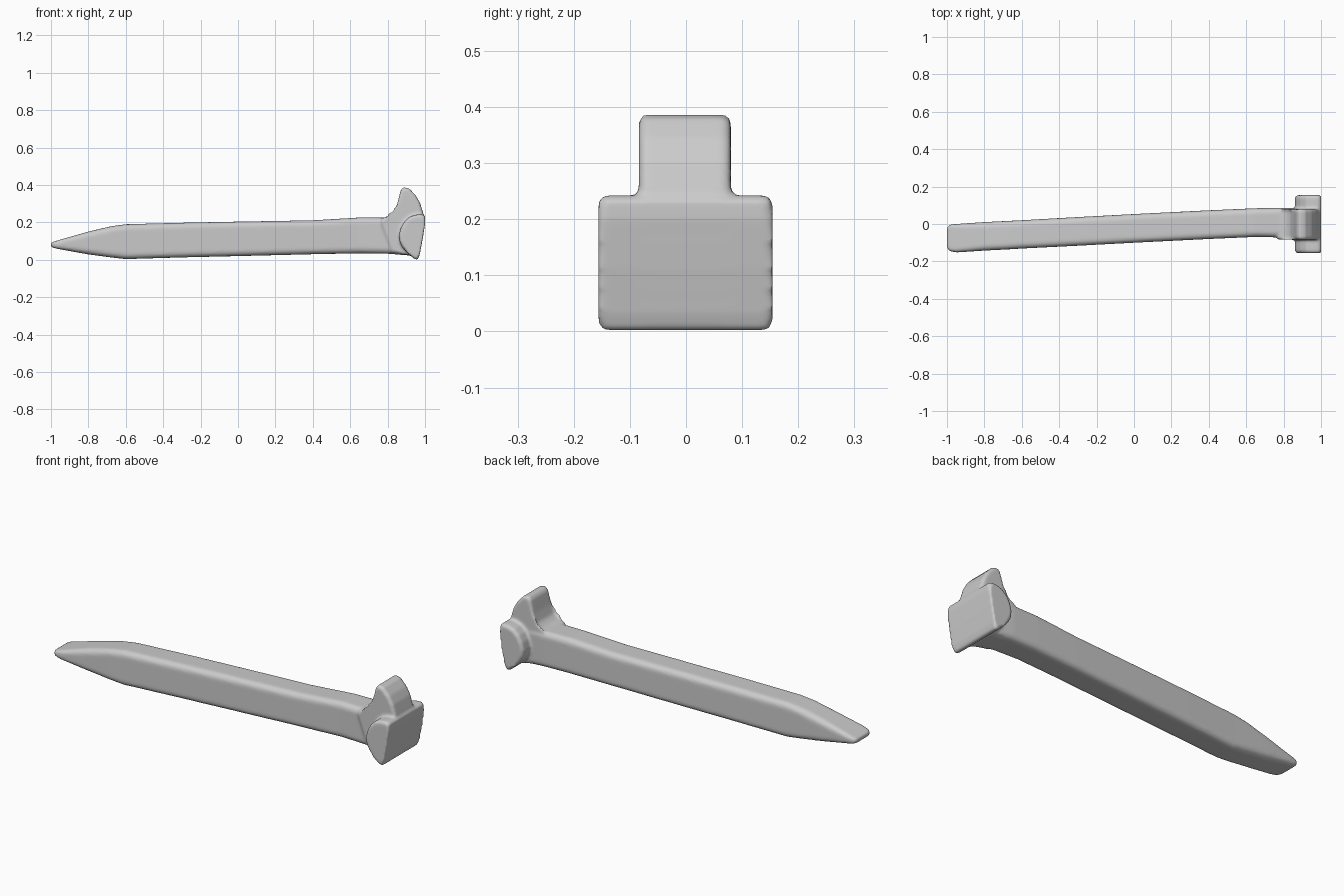
import bpy, bmesh, math

bm = bmesh.new()


def section(x, y0, y1, z0, z1, r):
    """Rounded rectangle across the shaft at position x."""
    r = min(r, (z1 - z0) * 0.45)
    ring = []
    for cy, cz, a0 in ((y1 - r, z1 - r, 0), (y0 + r, z1 - r, 90),
                       (y0 + r, z0 + r, 180), (y1 - r, z0 + r, 270)):
        for k in range(5):
            a = math.radians(a0 + k * 22.5)
            ring.append(bm.verts.new((x, cy + r * math.cos(a), cz + r * math.sin(a))))
    return ring


def loft(rows):
    rings = [section(*row) for row in rows]
    for a, b in zip(rings, rings[1:]):
        n = len(a)
        for i in range(n):
            bm.faces.new((a[i], a[(i + 1) % n], b[(i + 1) % n], b[i]))
    bm.faces.new(rings[0][::-1])
    bm.faces.new(rings[-1])


def slab(profile, y0, y1, bevel):
    """Side profile (x, z) extruded across y with rounded rims."""
    a = [bm.verts.new((x, y0, z)) for x, z in profile]
    b = [bm.verts.new((x, y1, z)) for x, z in profile]
    n = len(a)
    rim = []
    for f in (a, b[::-1]):
        rim += bm.faces.new(f).edges[:]
    for i in range(n):
        bm.faces.new((a[i], b[i], b[(i + 1) % n], a[(i + 1) % n]))
    bmesh.ops.bevel(bm, geom=rim, offset=bevel, segments=3, profile=0.5,
                    affect='EDGES', clamp_overlap=True)


# shaft with chisel point: x, y range, z range, corner radius
loft([(-1.0, -0.128, -0.018, 0.070, 0.092, 0.01),
      (-0.985, -0.145, -0.004, 0.064, 0.097, 0.012),
      (-0.95, -0.152, 0.0, 0.056, 0.108, 0.02),
      (-0.8, -0.142, 0.010, 0.029, 0.151, 0.03),
      (-0.68, -0.136, 0.016, 0.013, 0.179, 0.03),
      (-0.6, -0.131, 0.020, 0.004, 0.190, 0.03),
      (-0.3, -0.116, 0.037, 0.013, 0.198, 0.03),
      (0.0, -0.100, 0.053, 0.020, 0.204, 0.03),
      (0.4, -0.080, 0.073, 0.030, 0.211, 0.03),
      (0.65, -0.069, 0.084, 0.035, 0.226, 0.03),
      (0.8, -0.072, 0.087, 0.033, 0.225, 0.03),
      (0.93, -0.082, 0.082, 0.022, 0.225, 0.03)])

# raised hook of the head
slab([(0.76, 0.20), (0.77, 0.222), (0.81, 0.233), (0.835, 0.253), (0.852, 0.30),
      (0.87, 0.372), (0.885, 0.388), (0.915, 0.381), (0.95, 0.345), (0.973, 0.305),
      (0.99, 0.25), (0.996, 0.20), (0.99, 0.13), (0.96, 0.01), (0.91, 0.025),
      (0.82, 0.04)], -0.084, 0.080, 0.014)

# side wings of the head
slab([(0.860, 0.13), (0.870, 0.17), (0.89, 0.205), (0.918, 0.230), (0.95, 0.241),
      (0.985, 0.243), (1.001, 0.234), (1.001, 0.20), (0.988, 0.115), (0.972, 0.03),
      (0.962, 0.001), (0.945, 0.003), (0.91, 0.034), (0.88, 0.066), (0.865, 0.095)],
     -0.156, 0.154, 0.016)

bmesh.ops.recalc_face_normals(bm, faces=bm.faces)
mesh = bpy.data.meshes.new("rail_spike")
bm.to_mesh(mesh)
bm.free()
spike = bpy.data.objects.new("rail_spike", mesh)
bpy.context.collection.objects.link(spike)

# fuse the forged parts into one softened skin
fuse = spike.modifiers.new("fuse", 'REMESH')
fuse.mode = 'VOXEL'
fuse.voxel_size = 0.007
fuse.use_smooth_shade = True
soften = spike.modifiers.new("soften", 'SMOOTH')
soften.factor = 0.5
soften.iterations = 4
